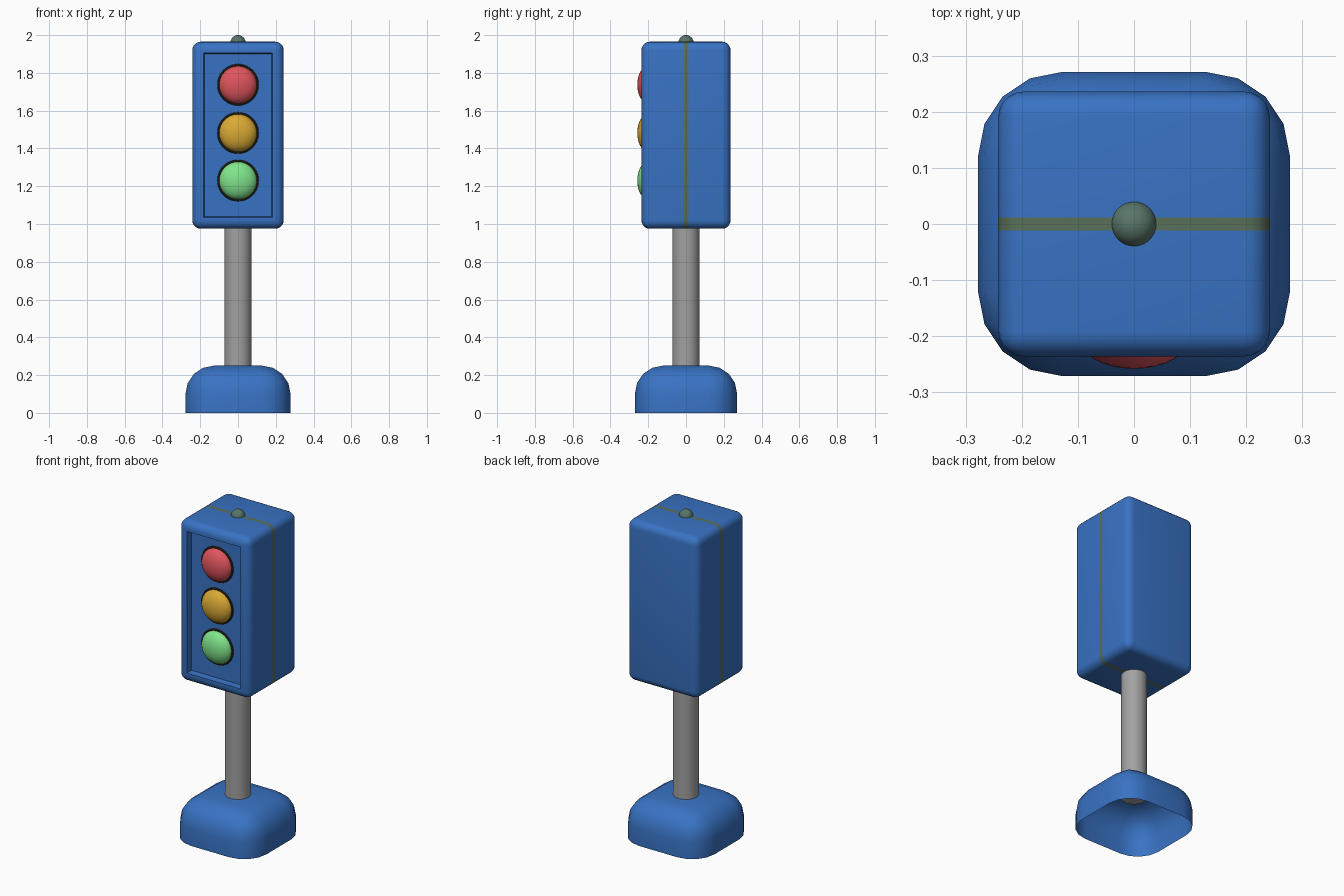
import bpy, bmesh, math
from mathutils import Vector

cube = bpy.data.objects.get("Cube")
if cube:
    bpy.data.objects.remove(cube, do_unlink=True)


def material(name, rgb):
    m = bpy.data.materials.new(name)
    m.use_nodes = True
    m.diffuse_color = (*rgb, 1)
    m.node_tree.nodes["Principled BSDF"].inputs["Base Color"].default_value = (*rgb, 1)
    return m


blue = material("blue paint", (0.04, 0.17, 0.55))
grey = material("pole grey", (0.36, 0.36, 0.36))
dark = material("dark rim", (0.03, 0.025, 0.015))
olive = material("seam olive", (0.10, 0.16, 0.10))
sage = material("cap grey green", (0.10, 0.18, 0.14))
red = material("red lens", (0.74, 0.09, 0.11))
amber = material("amber lens", (0.70, 0.40, 0.035))
green = material("green lens", (0.22, 0.78, 0.26))


def finish(obj, name, *mats):
    """Name the part, give it its colours and smooth its soft edges."""
    obj.name = obj.data.name = name
    for m in mats:
        obj.data.materials.append(m)
    bpy.ops.object.select_all(action="DESELECT")
    obj.select_set(True)
    bpy.context.view_layer.objects.active = obj
    bpy.ops.object.shade_smooth_by_angle(angle=math.radians(40))
    return obj


def from_bmesh(bm, name, *mats):
    bm.normal_update()
    mesh = bpy.data.meshes.new(name)
    bm.to_mesh(mesh)
    bm.free()
    obj = bpy.data.objects.new(name, mesh)
    bpy.context.collection.objects.link(obj)
    return finish(obj, name, *mats)


def box(width, depth, bottom, top):
    bm = bmesh.new()
    bmesh.ops.create_cube(bm, size=1)
    for v in bm.verts:
        v.co = Vector((v.co.x * width, v.co.y * depth,
                       bottom + (v.co.z + 0.5) * (top - bottom)))
    return bm


# Base: rounded shell, open underneath
bm = box(0.556, 0.542, 0, 0.25)
floor = [f for f in bm.faces if f.normal.z < -0.9 or f.calc_center_median().z < 0.01]
bmesh.ops.delete(bm, geom=floor, context="FACES_ONLY")
edges = [e for e in bm.edges if max(v.co.z for v in e.verts) > 0.1]
bmesh.ops.bevel(bm, geom=edges, offset=0.15, segments=4, profile=0.5,
                affect="EDGES", clamp_overlap=False)
from_bmesh(bm, "base", blue)

# Pole
bpy.ops.mesh.primitive_cylinder_add(vertices=32, radius=0.072, depth=0.81,
                                    location=(0, 0, 0.595))
finish(bpy.context.object, "pole", grey)

# Housing: rounded box with a sunken front panel and a seam around the middle
bm = box(0.484, 0.472, 0.975, 1.965)
bmesh.ops.bevel(bm, geom=bm.edges[:], offset=0.045, segments=5, profile=0.5,
                affect="EDGES")
bm.normal_update()
front = min(bm.faces, key=lambda f: f.calc_center_median().y)
bmesh.ops.inset_region(bm, faces=[front], thickness=0.021)
bmesh.ops.inset_region(bm, faces=[front], thickness=0.007, depth=-0.036)
seam = 0.012
for y in (-seam, seam):
    bmesh.ops.bisect_plane(bm, geom=bm.verts[:] + bm.edges[:] + bm.faces[:],
                           plane_co=(0, y, 0), plane_no=(0, 1, 0))
for f in bm.faces:
    f.material_index = int(abs(f.calc_center_median().y) < seam)
from_bmesh(bm, "housing", blue, olive)

# Lamps: domed lens with a dark rim
for name, z, mat in (("red", 1.737, red), ("amber", 1.482, amber), ("green", 1.23, green)):
    spot = (0, -0.2, z)
    turn = (math.pi / 2, 0, 0)
    bpy.ops.mesh.primitive_uv_sphere_add(segments=32, ring_count=16, radius=1,
                                         location=spot, rotation=turn)
    lens = bpy.context.object
    lens.scale = (0.1, 0.1, 0.058)
    finish(lens, name + "_lens", mat)
    bpy.ops.mesh.primitive_torus_add(major_segments=40, minor_segments=8,
                                     major_radius=0.103, minor_radius=0.007,
                                     location=spot, rotation=turn)
    finish(bpy.context.object, name + "_rim", dark)

# Round cap on top
bpy.ops.mesh.primitive_uv_sphere_add(segments=32, ring_count=16, radius=0.04,
                                     location=(0, 0, 1.96))
finish(bpy.context.object, "top_cap", sage)
